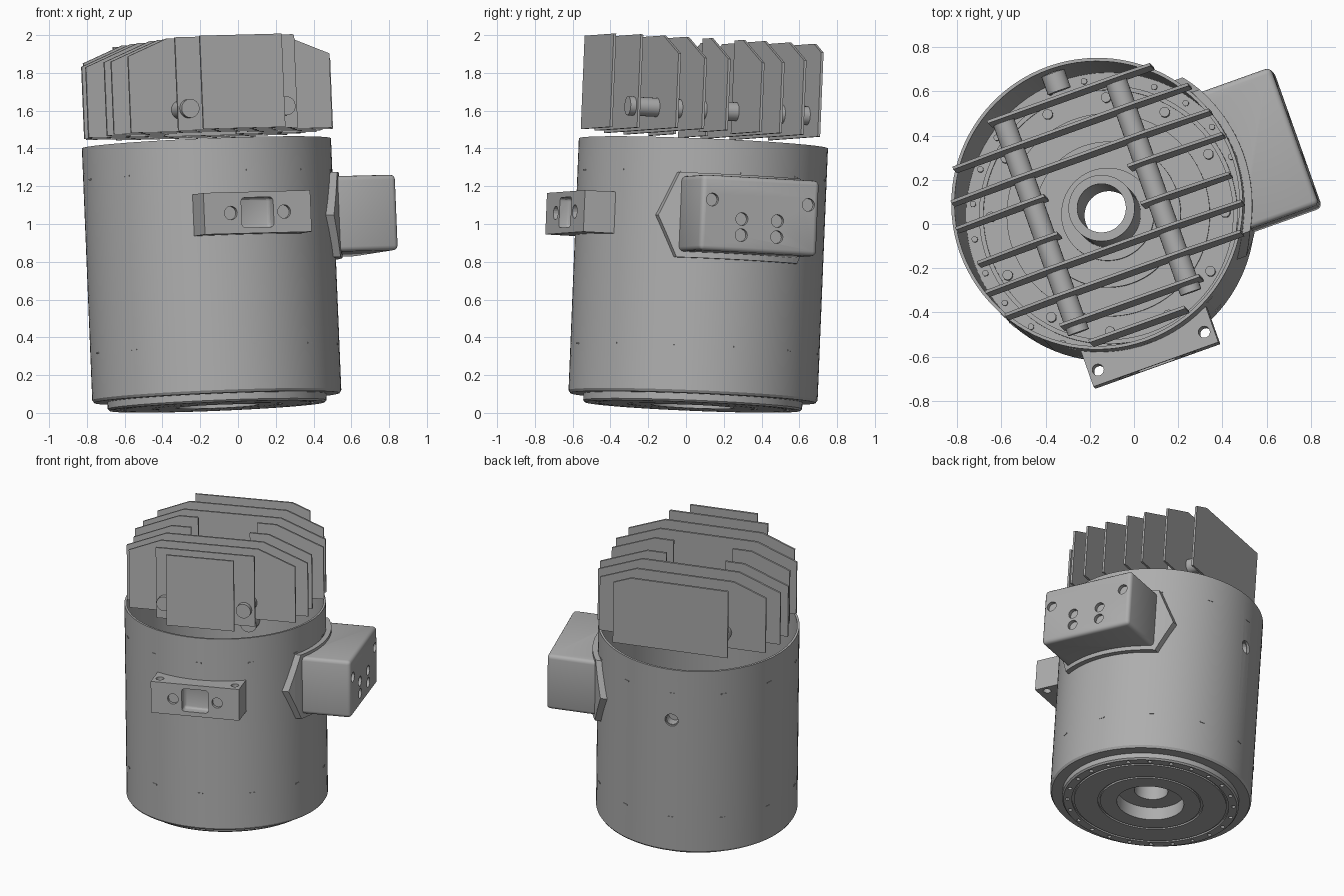
import bpy, bmesh, math
from mathutils import Matrix, Vector

if "Cube" in bpy.data.objects:
    bpy.data.objects.remove(bpy.data.objects["Cube"])

# Tilted frame: local z is the housing axis, local x runs along the fins
AXIS = Vector((-0.041, 0.041, 1)).normalized()
TILT = Vector((0, 0, 1)).rotation_difference(AXIS).to_matrix().to_4x4()
FRAME = Matrix.Translation((-0.11, 0.035, 0.034)) @ TILT @ Matrix.Rotation(math.radians(19.6), 4, "Z")

grey = bpy.data.materials.new("machined_grey")
grey.use_nodes = True
COLOUR = (0.42, 0.42, 0.42, 1)
grey.diffuse_color = COLOUR
grey.node_tree.nodes["Principled BSDF"].inputs["Base Color"].default_value = COLOUR


def finish(name, bm, smooth=True):
    bmesh.ops.recalc_face_normals(bm, faces=bm.faces)
    mesh = bpy.data.meshes.new(name)
    bm.to_mesh(mesh)
    bm.free()
    mesh.materials.append(grey)
    obj = bpy.data.objects.new(name, mesh)
    bpy.context.collection.objects.link(obj)
    obj.matrix_world = FRAME
    if smooth:
        shade(obj)
    return obj


def shade(obj):
    bpy.ops.object.select_all(action="DESELECT")
    obj.select_set(True)
    bpy.context.view_layer.objects.active = obj
    bpy.ops.object.shade_smooth_by_angle(angle=math.radians(30))


def lathe(name, profile, steps=96):
    bm = bmesh.new()
    verts = [bm.verts.new((r, 0, z)) for r, z in profile]
    edges = [bm.edges.new((a, b)) for a, b in zip(verts, verts[1:] + verts[:1])]
    bmesh.ops.spin(bm, geom=verts + edges, cent=(0, 0, 0), axis=(0, 0, 1),
                   angle=math.tau, steps=steps)
    bmesh.ops.remove_doubles(bm, verts=bm.verts, dist=0.0005)
    return finish(name, bm)


def add_cyl(bm, pos, direction, radius, depth, sides=20):
    turn = Vector((0, 0, 1)).rotation_difference(Vector(direction)).to_matrix().to_4x4()
    bmesh.ops.create_cone(bm, cap_ends=True, segments=sides, radius1=radius, radius2=radius,
                          depth=depth, matrix=Matrix.Translation(pos) @ turn)


def add_box(bm, low, high, bevel=0.0, turn=Matrix()):
    low, high = Vector(low), Vector(high)
    part = bmesh.ops.create_cube(bm, size=1, matrix=turn @ Matrix.Translation((low + high) / 2)
                                 @ Matrix.Diagonal((*(high - low), 1)))
    if bevel:
        edges = list({e for v in part["verts"] for e in v.link_edges})
        bmesh.ops.bevel(bm, geom=edges, offset=bevel, segments=3, profile=0.5, affect="EDGES")


def prism(bm, outline, normal_shift):
    face = bm.faces.new([bm.verts.new(p) for p in outline])
    moved = bmesh.ops.extrude_face_region(bm, geom=[face])["geom"]
    bmesh.ops.translate(bm, vec=normal_shift,
                        verts=[g for g in moved if isinstance(g, bmesh.types.BMVert)])


def combine(obj, cutter_bm, operation="DIFFERENCE"):
    cutter = finish("cutter", cutter_bm, False)
    cutter.hide_render = True
    mod = obj.modifiers.new("cut", "BOOLEAN")
    mod.operation, mod.object, mod.solver = operation, cutter, "EXACT"
    bpy.context.view_layer.update()
    result = bpy.data.meshes.new_from_object(
        obj.evaluated_get(bpy.context.evaluated_depsgraph_get()))
    obj.modifiers.clear()
    obj.data = result
    bpy.data.objects.remove(cutter)
    shade(obj)


def ring(count, radius, z, offset=0.0):
    for i in range(count):
        a = math.tau * i / count + offset
        yield Vector((radius * math.cos(a), radius * math.sin(a), z))


# Open cup housing with stepped floor, central tube and stepped base
housing = lathe("housing", [
    (0.22, 0), (0.33, 0), (0.33, 0.012), (0.345, 0.012), (0.345, 0), (0.50, 0),
    (0.50, 0.012), (0.515, 0.012), (0.515, 0), (0.57, 0), (0.58, 0.01), (0.58, 0.045),
    (0.65, 0.045), (0.66, 0.06), (0.66, 1.395), (0.645, 1.395), (0.645, 0.13),
    (0.585, 0.13), (0.585, 0.16), (0.565, 0.16), (0.565, 0.14), (0.46, 0.14),
    (0.46, 0.16), (0.33, 0.16), (0.33, 0.2), (0.21, 0.2), (0.21, 0.23), (0.15, 0.23),
    (0.15, 0.9), (0.11, 0.9), (0.11, 0.09), (0.22, 0.09)])
cut = bmesh.new()
for p in ring(24, 0.545, 0):
    add_cyl(cut, p, (0, 0, 1), 0.014, 0.06, 12)
add_cyl(cut, (0, 0.66, 1.02), (0, 1, 0), 0.045, 0.2)
combine(housing, cut)

# Cable port just inside the rear wall
port = bmesh.new()
add_cyl(port, (0, 0.60, 1.02), (0, 1, 0), 0.055, 0.085)
cable_port = finish("cable_port", port)
cut = bmesh.new()
add_cyl(cut, (0, 0.62, 1.02), (0, 1, 0), 0.04, 0.08)
combine(cable_port, cut)

# Bolts on the floor
bm = bmesh.new()
for p in ring(12, 0.53, 0.17, 0.2):
    add_cyl(bm, p, (0, 0, 1), 0.023, 0.07, 12)
for p in ring(24, 0.615, 0.14, 0.1):
    add_cyl(bm, p, (0, 0, 1), 0.014, 0.05, 10)
finish("floor_bolts", bm)

# Small slot marks round the wall
bm = bmesh.new()
for i in range(12):
    for z in (0.3, 1.22):
        add_box(bm, (0.655, -0.018, z - 0.004), (0.663, 0.018, z + 0.004),
                turn=Matrix.Rotation(math.tau * i / 12, 4, "Z"))
finish("wall_slots", bm, False)

# Cooling fins: offset across, left end, right end; the middle two are split
FIN_LOW, FIN_EDGE, FIN_TOP, SHOULDER, END = 1.445, 1.815, 1.94, 0.33, 0.64


def fin_top(x):
    t = max(0.0, abs(x) - SHOULDER) / (END - SHOULDER)
    return FIN_TOP + (FIN_EDGE - FIN_TOP) * t


def fin(name, y, left, right):
    tops = [left] + [s for s in (-SHOULDER, SHOULDER) if left < s < right] + [right]
    outline = [(right, y, FIN_LOW), (left, y, FIN_LOW)] + [(x, y, fin_top(x)) for x in tops]
    bm = bmesh.new()
    prism(bm, outline, (0, 0.014, 0))
    finish(name, bm, False)


FINS = [(-0.61, 0.23, 0.23), (-0.497, 0.33, 0.34), (-0.366, 0.55, 0.58), (-0.237, 0.60, 0.63),
        (-0.10, 0.59, 0.62), (0.08, 0.63, 0.65), (0.20, 0.61, 0.63), (0.34, 0.55, 0.58),
        (0.48, 0.33, 0.45)]
for n, (y, left, right) in enumerate(FINS, 1):
    if abs(y) < 0.15:
        fin(f"fin_{n}_left", y, -left, -0.2)
        fin(f"fin_{n}_right", y, 0.2, right)
    else:
        fin(f"fin_{n}", y, -left, right)

# Rods that carry the fins
for name, x in (("left_rod", -0.27), ("right_rod", 0.27)):
    bm = bmesh.new()
    add_cyl(bm, (x, -0.02, 1.56), (0, 1, 0), 0.05, 1.02, 24)
    finish(name, bm)

# Front bracket with concave back, bolt holes and a square pocket
bm = bmesh.new()
add_box(bm, (-0.30, -0.76, 0.88), (0.30, -0.585, 1.10))
bracket = finish("front_bracket", bm)
cut = bmesh.new()
add_cyl(cut, (0, 0, 1), (0, 0, 1), 0.655, 1, 96)
for x in (-0.255, 0.255):
    add_cyl(cut, (x, -0.695, 1), (0, 0, 1), 0.026, 0.5)
combine(bracket, cut)
cut = bmesh.new()
add_box(cut, (-0.09, -0.80, 0.91), (0.09, -0.70, 1.07), 0.02)
for x in (-0.15, 0.15):
    add_cyl(cut, (x, -0.76, 0.99), (0, 1, 0), 0.036, 0.05)
combine(bracket, cut)

# Saddle plate hugging the wall
bm = bmesh.new()
prism(bm, [(0.45, -0.43, 0.98), (0.45, -0.34, 0.76), (0.45, 0.34, 0.76),
           (0.45, 0.43, 0.98), (0.45, 0.34, 1.21), (0.45, -0.34, 1.21)], (0.4, 0, 0))
saddle = finish("saddle_plate", bm)
cut = bmesh.new()
add_cyl(cut, (0, 0, 1), (0, 0, 1), 0.695, 1, 96)
combine(saddle, cut, "INTERSECT")
cut = bmesh.new()
add_cyl(cut, (0, 0, 1), (0, 0, 1), 0.65, 1, 96)
combine(saddle, cut)

# Connector box with sockets on its end
bm = bmesh.new()
add_box(bm, (0.57, -0.33, 0.79), (0.94, 0.33, 1.19), 0.025)
connector = finish("connector_box", bm)
cut = bmesh.new()
add_cyl(cut, (0, 0, 1), (0, 0, 1), 0.65, 1, 96)
for y, z in [(-0.27, 1.06), (0.27, 1.06)] + [(y, z) for y in (-0.1, 0.1) for z in (0.88, 0.965)]:
    add_cyl(cut, (0.94, y, z), (1, 0, 0), 0.034, 0.05)
combine(connector, cut)
